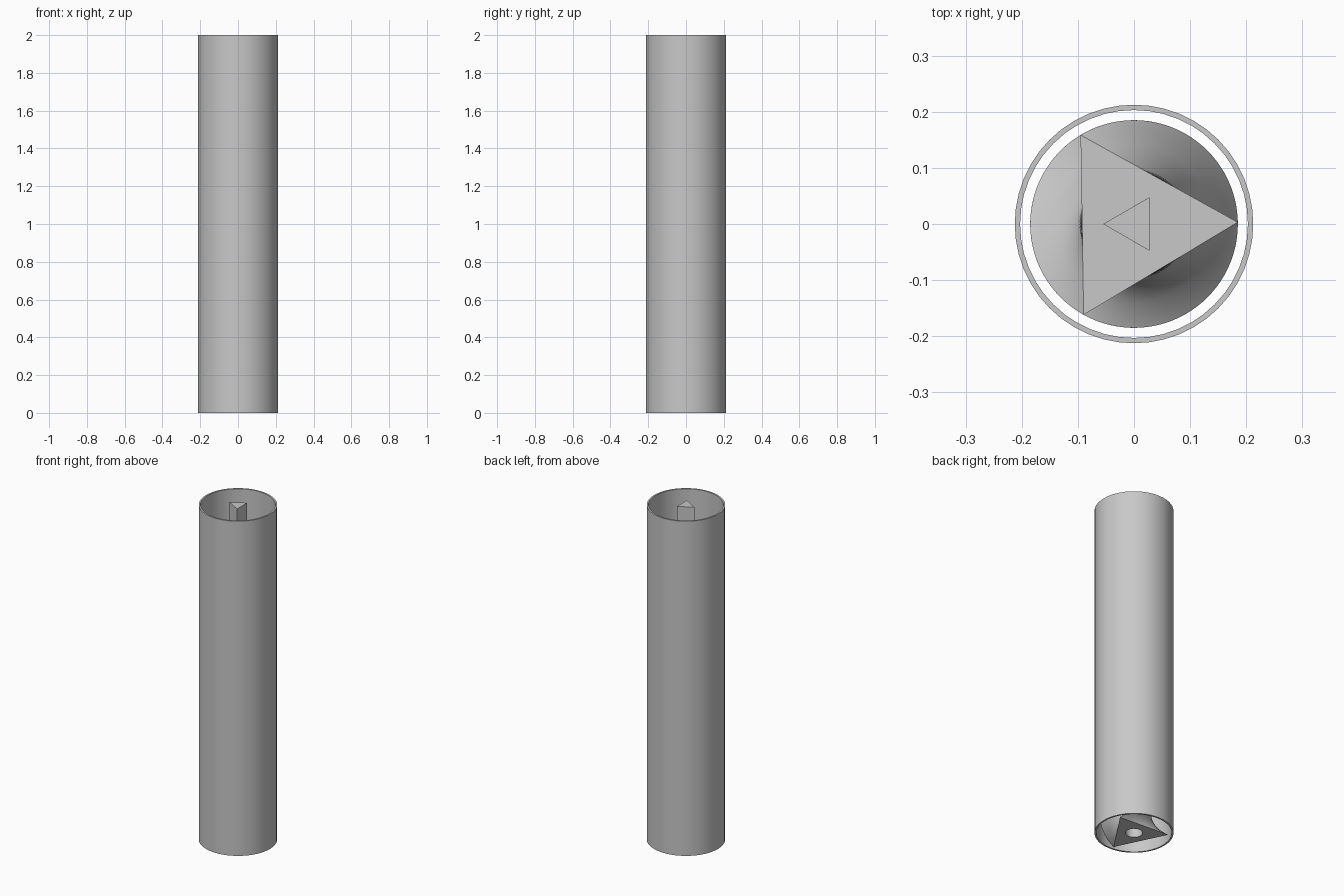
import bpy, bmesh, math
from mathutils import Vector

cube = bpy.data.objects.get("Cube")
if cube:
    bpy.data.objects.remove(cube, do_unlink=True)

HEIGHT = 2.0
SCREW_TOP = 1.75
SCREW_R = 0.185

grey = bpy.data.materials.new("plain_grey")
grey.use_nodes = True
colour = (0.58, 0.58, 0.58, 1)
grey.diffuse_color = colour
grey.node_tree.nodes["Principled BSDF"].inputs["Base Color"].default_value = colour


def circle(bm, radius, z, sides, start=0.0):
    """Ring of vertices at height z."""
    step = math.tau / sides
    return [bm.verts.new((radius * math.cos(start + i * step),
                          radius * math.sin(start + i * step), z)) for i in range(sides)]


def triangle(bm, radius, z, start, per_side):
    """Triangular ring whose sides are split into equal pieces."""
    corners = [Vector((radius * math.cos(start + k * math.tau / 3),
                       radius * math.sin(start + k * math.tau / 3), z)) for k in range(3)]
    return [bm.verts.new(corners[k].lerp(corners[(k + 1) % 3], j / per_side))
            for k in range(3) for j in range(per_side)]


def bridge(bm, a, b):
    """Quads between two rings with equal vertex counts."""
    n = len(a)
    for i in range(n):
        bm.faces.new((a[i], a[(i + 1) % n], b[(i + 1) % n], b[i]))


def finish(bm, name, smooth_angle=None):
    bmesh.ops.recalc_face_normals(bm, faces=bm.faces)
    mesh = bpy.data.meshes.new(name)
    bm.to_mesh(mesh)
    bm.free()
    mesh.materials.append(grey)
    obj = bpy.data.objects.new(name, mesh)
    bpy.context.collection.objects.link(obj)
    if smooth_angle:
        bpy.ops.object.select_all(action="DESELECT")
        obj.select_set(True)
        bpy.context.view_layer.objects.active = obj
        bpy.ops.object.shade_smooth_by_angle(angle=math.radians(smooth_angle))
    return obj


# Outer tube, open at both ends
bm = bmesh.new()
profile = [(0.2125, 0), (0.2125, HEIGHT), (0.203, HEIGHT), (0.203, 0)]
rings = [circle(bm, r, z, 48) for r, z in profile]
for i in range(len(rings)):
    bridge(bm, rings[i], rings[(i + 1) % len(rings)])
finish(bm, "outer_tube", 30)

# Twisted triangular core with a round socket in its underside
bm = bmesh.new()
PER_SIDE, SLICES = 6, 270
start, twist = math.radians(26), math.radians(815)
rings = [triangle(bm, SCREW_R, SCREW_TOP * i / SLICES, start + twist * i / SLICES, PER_SIDE)
         for i in range(SLICES + 1)]
for low, high in zip(rings, rings[1:]):
    bridge(bm, low, high)
bm.faces.new(rings[-1])
mouth = circle(bm, 0.046, 0, 3 * PER_SIDE, start)
socket_end = circle(bm, 0.046, 0.27, 3 * PER_SIDE, start)
bridge(bm, rings[0], mouth)
bridge(bm, mouth, socket_end)
bm.faces.new(socket_end)
finish(bm, "twisted_core", 30)

# Triangular peg on top of the core
bm = bmesh.new()
base = triangle(bm, 0.055, SCREW_TOP, math.pi, 1)
tip = triangle(bm, 0.055, HEIGHT, math.pi, 1)
bridge(bm, base, tip)
bm.faces.new(base)
bm.faces.new(tip)
finish(bm, "top_peg")
